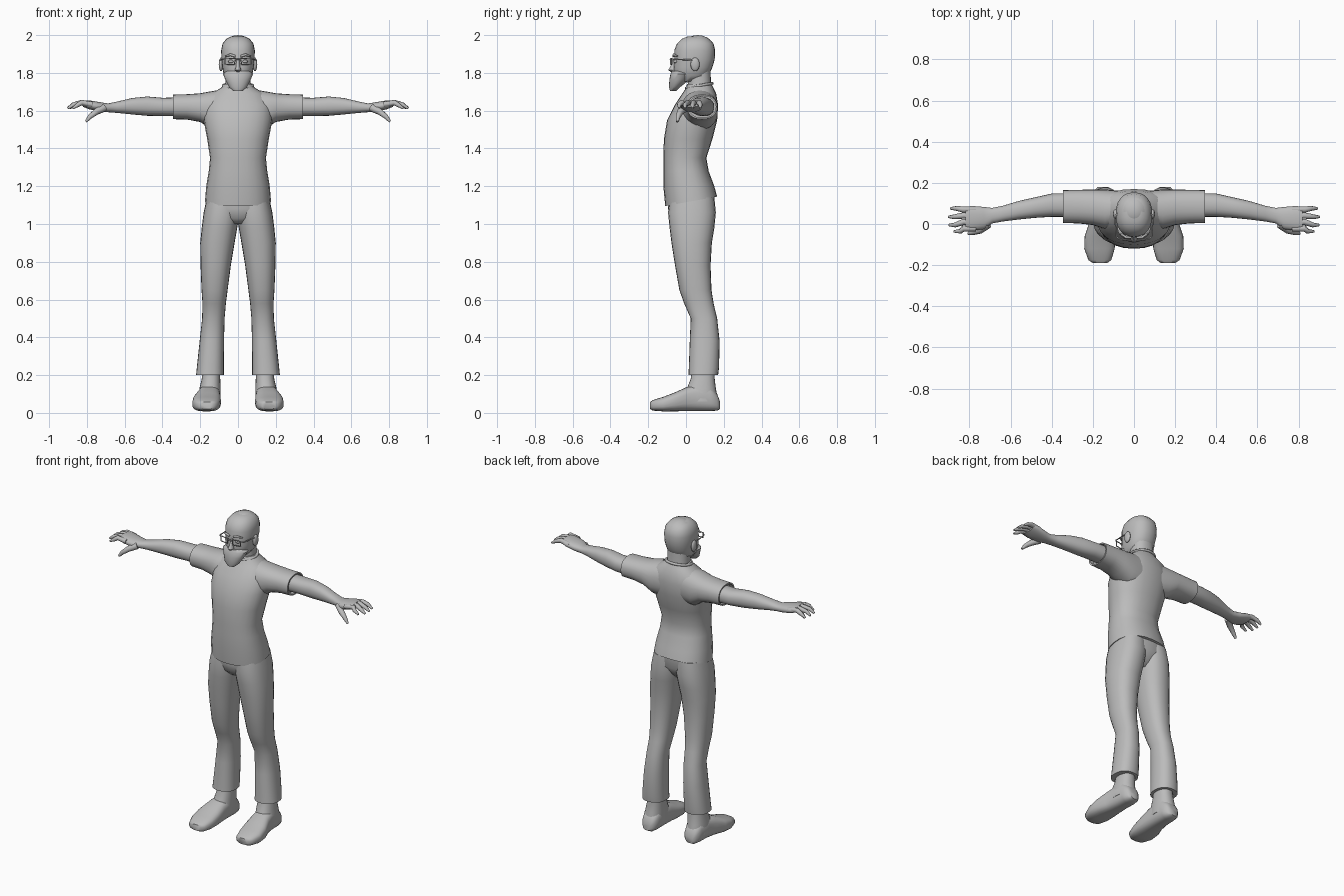
import bpy
import bmesh
from math import cos, sin, pi, radians
from mathutils import Vector, Matrix

cube = bpy.data.objects.get("Cube")
if cube:
    bpy.data.objects.remove(cube, do_unlink=True)

grey = bpy.data.materials.new("plain grey")
grey.use_nodes = True
grey.diffuse_color = (0.5, 0.5, 0.5, 1)
grey.node_tree.nodes["Principled BSDF"].inputs["Base Color"].default_value = grey.diffuse_color


def finish(obj, mirror=False, angle=50):
    """Give the part its colour, shading and optional mirrored twin."""
    obj.data.materials.clear()
    obj.data.materials.append(grey)
    bpy.ops.object.select_all(action="DESELECT")
    obj.select_set(True)
    bpy.context.view_layer.objects.active = obj
    bpy.ops.object.shade_smooth_by_angle(angle=radians(angle))
    if mirror:
        modifier = obj.modifiers.new("mirror", "MIRROR")
        modifier.use_mirror_merge = False
    return obj


def from_bmesh(name, bm, **options):
    bmesh.ops.recalc_face_normals(bm, faces=bm.faces)
    mesh = bpy.data.meshes.new(name)
    bm.to_mesh(mesh)
    bm.free()
    obj = bpy.data.objects.new(name, mesh)
    bpy.context.collection.objects.link(obj)
    return finish(obj, **options)


def loft(name, axis, rows, power=2.3, sides=24, slope=0, **options):
    """Skin rounded sections; a row is position, then low/high on the other two axes."""
    bm = bmesh.new()
    rings = []
    for index, (pos, a_low, a_high, b_low, b_high) in enumerate(rows):
        ring = []
        for step in range(sides):
            t = 2 * pi * step / sides
            u, v = [abs(w) ** (2 / power) * (1 if w > 0 else -1) for w in (cos(t), sin(t))]
            a = (a_low + a_high) / 2 + u * (a_high - a_low) / 2
            b = (b_low + b_high) / 2 + v * (b_high - b_low) / 2
            lift = slope * b if index == 0 else 0
            point = {"x": (pos, a, b), "y": (a, pos, b), "z": (a, b, pos + lift)}[axis]
            ring.append(bm.verts.new(point))
        rings.append(ring)
    for low, high in zip(rings, rings[1:]):
        for i in range(sides):
            j = (i + 1) % sides
            bm.faces.new((low[i], low[j], high[j], high[i]))
    bm.faces.new(rings[0])
    bm.faces.new(rings[-1])
    return from_bmesh(name, bm, **options)


def upright(rows):
    """Expand centred rows of height, half width, front and back."""
    return [(z, -w, w, front, back) for z, w, front, back in rows]


def tube(name, points, radii, cyclic=False, **options):
    curve = bpy.data.curves.new(name, "CURVE")
    curve.dimensions = "3D"
    curve.bevel_depth = 1
    curve.bevel_resolution = 2
    curve.use_fill_caps = True
    spline = curve.splines.new("POLY")
    spline.points.add(len(points) - 1)
    spline.use_cyclic_u = cyclic
    for target, point, radius in zip(spline.points, points, radii):
        target.co = (*point, 1)
        target.radius = radius
    obj = bpy.data.objects.new(name, curve)
    bpy.context.collection.objects.link(obj)
    bpy.ops.object.select_all(action="DESELECT")
    obj.select_set(True)
    bpy.context.view_layer.objects.active = obj
    bpy.ops.object.convert(target="MESH")
    return finish(bpy.context.view_layer.objects.active, **options)


def ball(name, centre, size, **options):
    bm = bmesh.new()
    place = Matrix.Translation(Vector(centre)) @ Matrix.Diagonal((*size, 1))
    bmesh.ops.create_uvsphere(bm, u_segments=16, v_segments=10, radius=1, matrix=place)
    return from_bmesh(name, bm, **options)


# Shirt body with a hem that rises to the back
loft("shirt_body", "z", upright([
    (1.115, .175, -.11, .165), (1.2, .168, -.12, .15), (1.28, .155, -.12, .12),
    (1.35, .148, -.12, .108), (1.45, .163, -.117, .14), (1.55, .182, -.1, .165),
    (1.63, .182, -.06, .17), (1.69, .145, -.02, .16), (1.72, .09, 0, .145),
    (1.74, .075, .005, .135)]), slope=.18)

# Sleeves, turned inward at the cuff
loft("sleeve", "x", [
    (.06, 0, .16, 1.5, 1.715), (.14, -.025, .168, 1.5, 1.703),
    (.2, -.005, .168, 1.54, 1.692), (.27, .003, .166, 1.553, 1.687),
    (.345, .005, .165, 1.555, 1.685), (.345, .015, .158, 1.563, 1.677),
    (.32, .015, .158, 1.563, 1.677)], mirror=True)
tube("collar", [(.078 * cos(pi * k / 12), .07 + .068 * sin(pi * k / 12),
                 1.732 + .012 * sin(pi * k / 12)) for k in range(24)],
     [.008] * 24, cyclic=True)

# Trousers
loft("hips", "z", upright([
    (1.0, .06, -.05, .09), (1.03, .13, -.08, .12), (1.08, .17, -.095, .15),
    (1.16, .165, -.09, .15)]))
loft("trouser_leg", "z", [
    (.2, .075, .222, .013, .17), (.24, .075, .218, .015, .175),
    (.38, .074, .203, .02, .178), (.5, .071, .19, .025, .165),
    (.58, .064, .188, -.01, .146), (.65, .055, .193, -.035, .135),
    (.78, .038, .198, -.058, .13), (.9, .018, .2, -.077, .137),
    (.98, .004, .192, -.087, .15), (1.06, -.01, .182, -.095, .158),
    (1.14, -.01, .165, -.085, .15)], mirror=True)

# Shoes
loft("shoe", "y", [
    (-.19, .13, .2, .02, .058), (-.175, .11, .222, .012, .068),
    (-.12, .094, .242, .008, .085), (-.06, .09, .24, .008, .108),
    (0, .092, .22, .01, .135), (.06, .094, .208, .01, .15),
    (.13, .094, .204, .01, .14), (.165, .105, .192, .012, .1),
    (.18, .125, .175, .02, .06)], power=2.8, mirror=True)
loft("ankle", "z", [
    (.06, .092, .208, -.02, .172), (.13, .092, .204, .005, .158),
    (.18, .094, .192, .025, .152), (.26, .095, .185, .035, .15)], mirror=True)

# Arms and hands
loft("arm", "x", [
    (.3, .035, .15, 1.57, 1.67), (.4, .035, .148, 1.572, 1.668),
    (.48, .03, .13, 1.573, 1.675), (.56, .022, .112, 1.58, 1.667),
    (.64, .012, .088, 1.588, 1.648), (.69, .003, .078, 1.592, 1.638),
    (.73, -.025, .083, 1.594, 1.645), (.79, -.032, .088, 1.608, 1.655),
    (.82, -.025, .082, 1.62, 1.655)], mirror=True)
for name, root, tip, reach in (("index", -.022, -.036, .875), ("middle", .01, -.005, .9),
                               ("ring", .041, .035, .902), ("little", .07, .076, .892)):
    tube(name + "_finger", [(.77, root, 1.632), (.83, root, 1.642),
                            (reach - .03, tip, 1.632), (reach, tip, 1.613)],
         [.015, .015, .012, .006], mirror=True)
tube("thumb", [(.71, 0, 1.615), (.75, -.03, 1.595), (.785, -.042, 1.567), (.805, -.046, 1.542)],
     [.022, .018, .013, .007], mirror=True)

# Neck, head and hair
loft("neck", "z", upright([
    (1.68, .075, .005, .138), (1.74, .066, .01, .132), (1.82, .066, 0, .13)]))
loft("head", "z", upright([
    (1.755, .05, -.05, .08), (1.785, .075, -.062, .12), (1.83, .083, -.066, .14),
    (1.87, .088, -.062, .152), (1.92, .089, -.062, .154), (1.955, .082, -.048, .146),
    (1.98, .062, -.022, .122), (1.993, .035, .01, .09)]))
ball("hair", (0, .062, 1.925), (.086, .09, .075))

# Face
loft("beard", "z", upright([
    (1.705, .026, -.085, -.05), (1.725, .048, -.09, -.03), (1.765, .068, -.088, .02),
    (1.795, .08, -.082, .035), (1.81, .06, -.074, .03)]), power=2)
loft("nose", "z", upright([
    (1.806, .012, -.082, -.04), (1.815, .017, -.094, -.04), (1.83, .012, -.085, -.04),
    (1.875, .008, -.066, -.04)]), power=2, sides=12)
ball("ear", (.09, .048, 1.845), (.012, .024, .036), mirror=True)
ball("eye", (.037, -.055, 1.86), (.015, .012, .008), mirror=True)
tube("eyebrow", [(.014, -.066, 1.888), (.04, -.064, 1.896), (.066, -.046, 1.888)],
     [.006, .007, .004], mirror=True)

# Glasses
tube("lens_frame", [(.014, -.08, 1.876), (.07, -.074, 1.878), (.068, -.074, 1.846),
                    (.02, -.08, 1.844)], [.0035] * 4, cyclic=True, mirror=True)
tube("temple_arm", [(.07, -.074, 1.874), (.086, -.06, 1.872), (.094, .045, 1.868)],
     [.0035] * 3, mirror=True)
tube("glasses_bridge", [(-.014, -.08, 1.87), (0, -.083, 1.873), (.014, -.08, 1.87)], [.0035] * 3)
